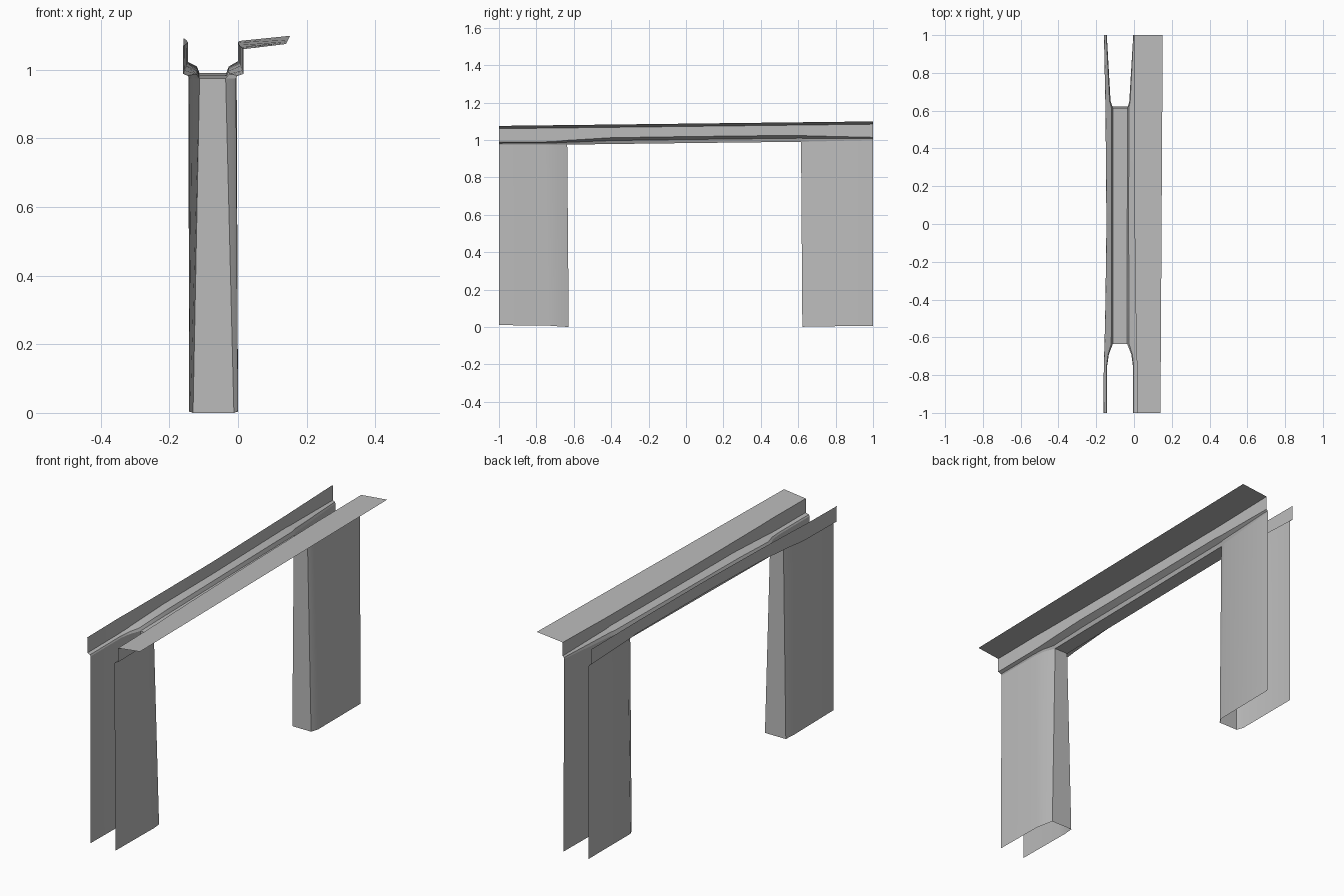
import bpy
import math

cube = bpy.data.objects.get("Cube")
if cube:
    bpy.data.objects.remove(cube, do_unlink=True)

grey = bpy.data.materials.new("plain grey")
grey.use_nodes = True
colour = (0.5, 0.5, 0.5, 1)
grey.diffuse_color = colour
grey.node_tree.nodes["Principled BSDF"].inputs["Base Color"].default_value = colour


def sheet(name, rows, flip=False):
    """Join equal rows of points into one open surface."""
    wide = len(rows[0])
    points = [p for row in rows for p in row]
    faces = []
    for i in range(len(rows) - 1):
        for j in range(wide - 1):
            a = i * wide + j
            face = (a, a + 1, a + wide + 1, a + wide)
            faces.append(face[::-1] if flip else face)
    mesh = bpy.data.meshes.new(name)
    mesh.from_pydata(points, [], faces)
    mesh.materials.append(grey)
    obj = bpy.data.objects.new(name, mesh)
    bpy.context.collection.objects.link(obj)
    bpy.ops.object.select_all(action="DESELECT")
    obj.select_set(True)
    bpy.context.view_layer.objects.active = obj
    bpy.ops.object.shade_smooth_by_angle(angle=math.radians(35))
    return obj


# Stations along the beam: y, inner edge x (right, left), lip x (right, left),
# inner edge z, lip z
stations = [
    (-1.00, -0.142, -0.006, -0.160, 0.016, 0.975, 0.988),
    (-0.75, -0.142, -0.006, -0.159, 0.015, 0.975, 0.99),
    (-0.69, -0.133, -0.014, -0.157, 0.014, 0.975, 0.993),
    (-0.635, -0.112, -0.036, -0.155, 0.012, 0.975, 0.998),
    (-0.40, -0.112, -0.036, -0.150, 0.008, 0.978, 1.012),
    (0.00, -0.112, -0.036, -0.145, 0.003, 0.983, 1.018),
    (0.615, -0.112, -0.034, -0.150, 0.000, 0.99, 1.025),
    (0.65, -0.124, -0.025, -0.151, 0.000, 0.99, 1.022),
    (1.00, -0.144, -0.004, -0.158, 0.004, 1.0, 1.014),
]


def top_z(y):
    return 1.08 + 0.012 * y


# Right lip, left lip with its wide flange
right_rows, left_rows = [], []
for y, xr, xl, lip_r, lip_l, z_in, z_lip in stations:
    mid = z_in + 0.55 * (z_lip - z_in)
    right_rows.append([
        (xr, y, z_in), (xr + 0.2 * (lip_r - xr), y, mid),
        (lip_r, y, z_lip), (lip_r - 0.001, y, top_z(y))])
    left_rows.append([
        (xl, y, z_in), (xl + 0.2 * (lip_l - xl), y, mid),
        (lip_l, y, z_lip), (lip_l, y, top_z(y) - 0.008),
        (0.146 + 0.006 * y, y, top_z(y) + 0.007)])
sheet("right_lip", right_rows)
sheet("left_lip_and_flange", left_rows, flip=True)

# Underside of the beam between the legs
sheet("lintel_soffit",
      [[(s[1], s[0], s[5]), (s[2], s[0], s[5])] for s in stations[3:7]])


def leg(name, part, foot, flip):
    """Open U-shaped leg: foot gives x inset and y for each station."""
    top = [(s[1], s[0], s[5]) for s in part]
    top += [(s[2], s[0], s[5]) for s in reversed(part)]
    low = [(-0.143 + inset, y, z) for inset, y, z in foot]
    low += [(-inset, y, z) for inset, y, z in reversed(foot)]
    sheet(name, [low, top], flip)


leg("front_leg", stations[:4],
    [(0, -1, 0.01), (0, -0.73, 0.007), (0.004, -0.68, 0.003), (0.012, -0.627, 0)],
    False)
leg("back_leg", stations[:5:-1],
    [(0, 1, 0.005), (0.002, 0.655, 0.003), (0.018, 0.622, 0)], True)
